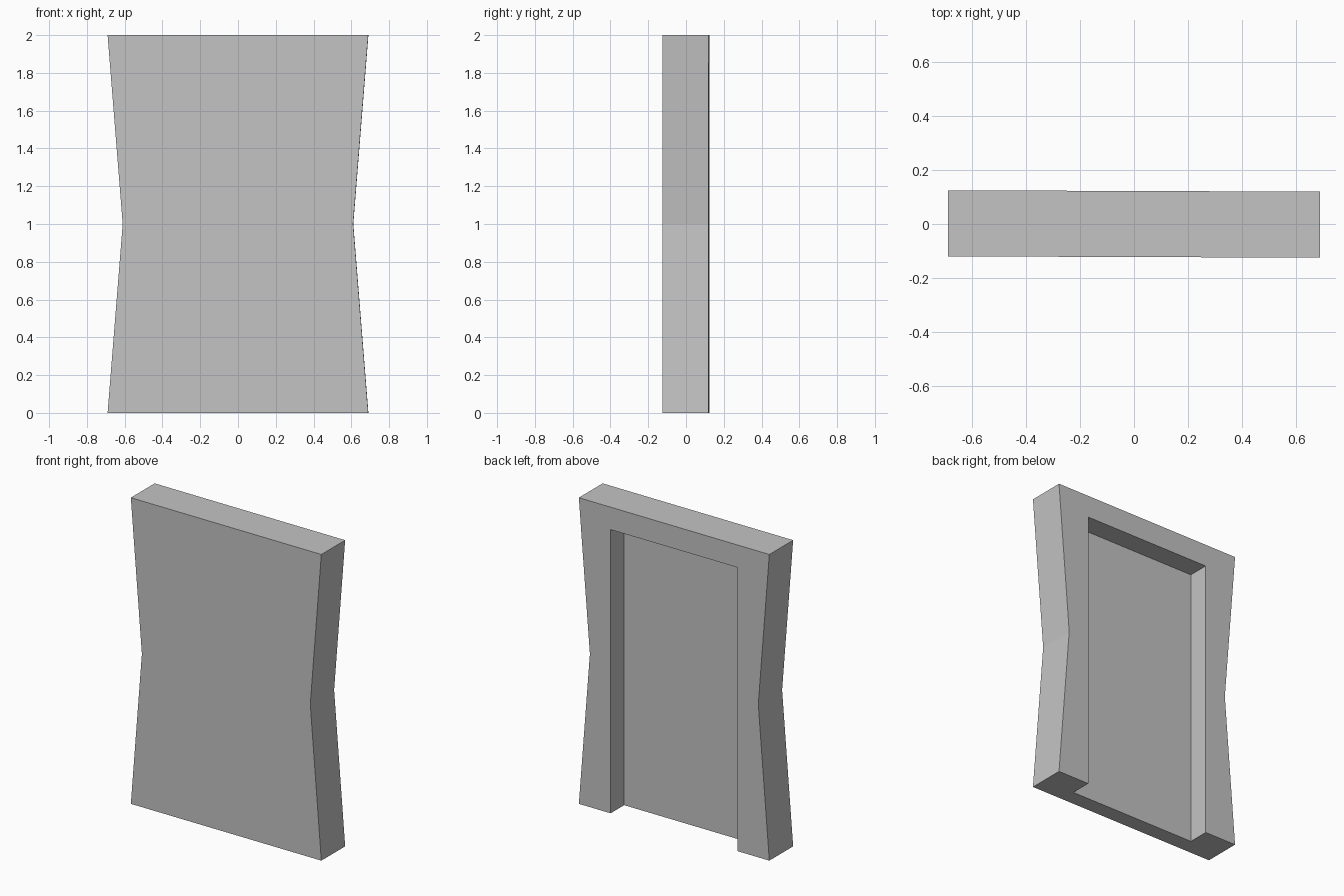
import bpy
import bmesh
from mathutils import Matrix

cube = bpy.data.objects.get("Cube")
if cube:
    bpy.data.objects.remove(cube, do_unlink=True)

HALF_DEPTH = 0.1225
HALF_END, HALF_WAIST, HEIGHT = 0.69, 0.61, 2.0
RECESS_HALF, RECESS_TOP, RECESS_FLOOR = 0.46, 1.853, -0.017
TURN = Matrix.Rotation(-0.0035, 4, "Z")

grey = bpy.data.materials.new("plain_grey")
grey.use_nodes = True
grey.diffuse_color = (0.55, 0.55, 0.55, 1)
grey.node_tree.nodes["Principled BSDF"].inputs["Base Color"].default_value = grey.diffuse_color


def extruded(name, outline, y_front, y_back):
    """Solid made from an x-z outline pushed from front to back."""
    bm = bmesh.new()
    face = bm.faces.new([bm.verts.new((x, y_front, z)) for x, z in outline])
    result = bmesh.ops.extrude_face_region(bm, geom=[face])
    moved = [v for v in result["geom"] if isinstance(v, bmesh.types.BMVert)]
    bmesh.ops.translate(bm, verts=moved, vec=(0, y_back - y_front, 0))
    bmesh.ops.recalc_face_normals(bm, faces=bm.faces)
    bmesh.ops.transform(bm, matrix=TURN, verts=bm.verts)
    mesh = bpy.data.meshes.new(name)
    bm.to_mesh(mesh)
    bm.free()
    mesh.materials.append(grey)
    obj = bpy.data.objects.new(name, mesh)
    bpy.context.collection.objects.link(obj)
    return obj


# Waisted panel, mirrored from its left edge
edge = [(HALF_END, 0), (HALF_WAIST, HEIGHT / 2), (HALF_END, HEIGHT)]
outline = edge + [(-x, z) for x, z in reversed(edge)]
panel = extruded("waisted_panel", outline, -HALF_DEPTH, HALF_DEPTH)

# Doorway recess in the back, open at the bottom
doorway = [(RECESS_HALF, -0.1), (RECESS_HALF, RECESS_TOP),
           (-RECESS_HALF, RECESS_TOP), (-RECESS_HALF, -0.1)]
cutter = extruded("recess_cutter", doorway, RECESS_FLOOR, HALF_DEPTH + 0.1)

cut = panel.modifiers.new("recess", "BOOLEAN")
cut.operation = "DIFFERENCE"
cut.solver = "EXACT"
cut.object = cutter

# Bake the cut, then drop the cutter
bpy.context.view_layer.objects.active = panel
panel.select_set(True)
bpy.ops.object.modifier_apply(modifier=cut.name)
bpy.data.objects.remove(cutter, do_unlink=True)
